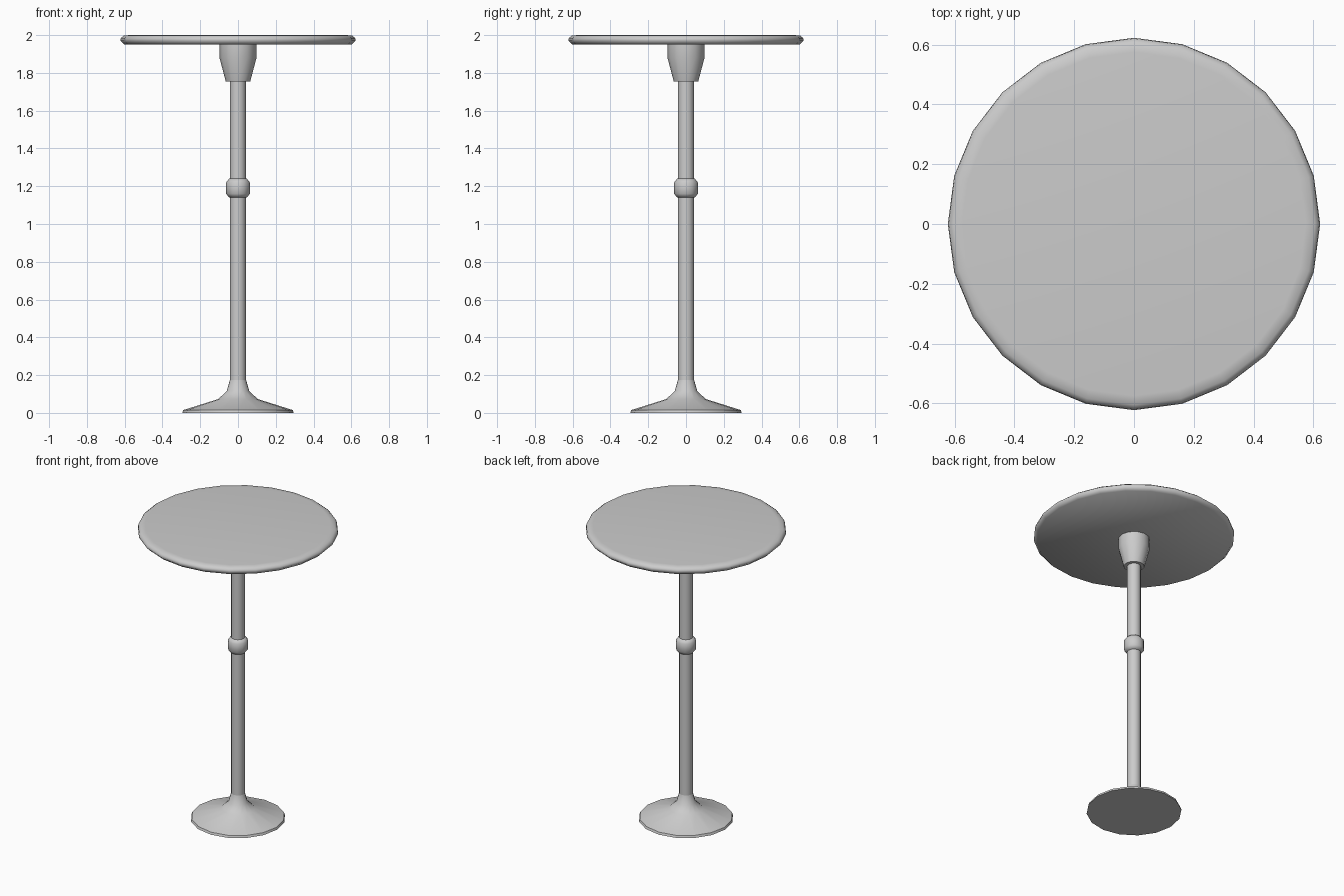
import bpy, bmesh
from math import sin, cos, pi, radians

if "Cube" in bpy.data.objects:
    bpy.data.objects.remove(bpy.data.objects["Cube"])


def lathe(name, profile, sides, angle=40):
    """Closed solid of revolution from (radius, height) points, bottom to top."""
    bm = bmesh.new()
    rings = [[bm.verts.new((r * cos(2 * pi * i / sides), r * sin(2 * pi * i / sides), z))
              for i in range(sides)] for r, z in profile]
    for low, high in zip(rings, rings[1:]):
        for i in range(sides):
            j = (i + 1) % sides
            bm.faces.new((low[i], low[j], high[j], high[i]))
    bm.faces.new(rings[0][::-1])
    bm.faces.new(rings[-1])
    mesh = bpy.data.meshes.new(name)
    bm.to_mesh(mesh)
    bm.free()
    ob = bpy.data.objects.new(name, mesh)
    bpy.context.collection.objects.link(ob)
    bpy.ops.object.select_all(action='DESELECT')
    ob.select_set(True)
    bpy.context.view_layer.objects.active = ob
    bpy.ops.object.shade_smooth_by_angle(angle=radians(angle))
    return ob


# Round top with a softened rim
lathe("table_top", [(0.603, 1.95), (0.623, 1.97), (0.62, 1.985), (0.605, 1.997), (0.575, 2.0)], 24, 60)

# Tapered hub under the top
lathe("top_hub", [(0.065, 1.755), (0.098, 1.88), (0.098, 1.95)], 12)

# Central pole
lathe("pole", [(0.043, 0.17), (0.043, 1.76)], 12)

# Height-adjustment collar
lathe("collar", [(0.047, 1.14), (0.063, 1.16), (0.063, 1.22), (0.047, 1.24)], 12, 60)

# Flared foot
lathe("base", [(0.295, 0.0), (0.29, 0.015), (0.105, 0.073), (0.06, 0.115), (0.043, 0.175)], 16, 45)
